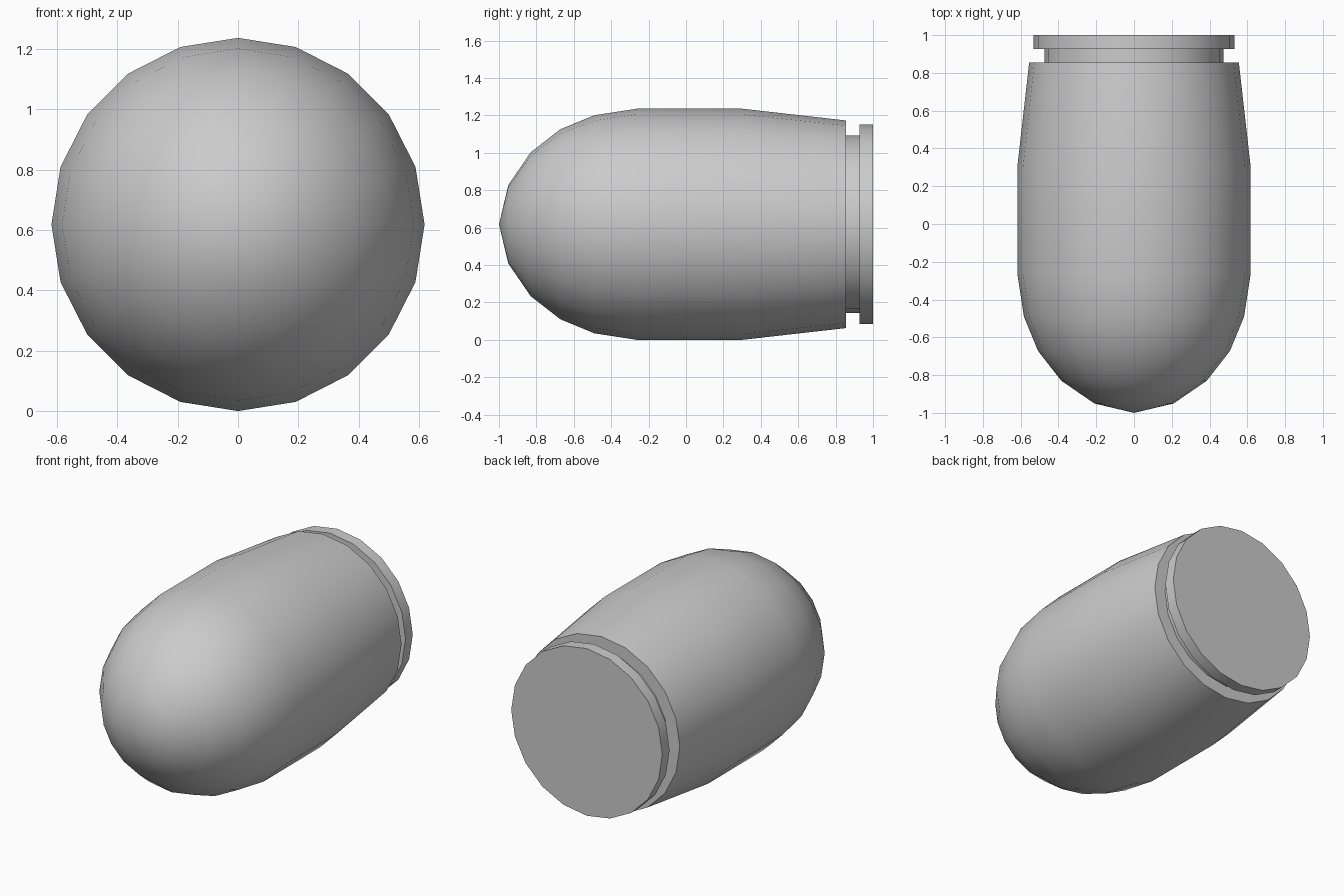
import bpy, bmesh, math

if "Cube" in bpy.data.objects:
    bpy.data.objects.remove(bpy.data.objects["Cube"])

SIDES = 20
AXIS_Z = 0.618

# Half outline (y, radius): rounded nose, straight body, taper, groove, rim
profile = [(-0.95, 0.21), (-0.83, 0.385), (-0.672, 0.508), (-0.49, 0.583),
           (-0.262, 0.618), (0.30, 0.618), (0.855, 0.555),
           (0.855, 0.475), (0.927, 0.475), (0.927, 0.533), (1.0, 0.533)]

bm = bmesh.new()


def ring(y, r):
    return [bm.verts.new((r * math.cos(a), y, AXIS_Z + r * math.sin(a)))
            for a in (2 * math.pi * i / SIDES for i in range(SIDES))]


# Lathed walls
rings = [ring(y, r) for y, r in profile]
for a, b in zip(rings, rings[1:]):
    for i in range(SIDES):
        j = (i + 1) % SIDES
        bm.faces.new((a[i], a[j], b[j], b[i]))

# Pointed nose fan and flat base
tip = bm.verts.new((0, -1, AXIS_Z))
for i in range(SIDES):
    bm.faces.new((tip, rings[0][(i + 1) % SIDES], rings[0][i]))
bm.faces.new(rings[-1])
bmesh.ops.recalc_face_normals(bm, faces=bm.faces)

mesh = bpy.data.meshes.new("rimmed_capsule")
bm.to_mesh(mesh)
bm.free()
obj = bpy.data.objects.new("rimmed_capsule", mesh)
bpy.context.collection.objects.link(obj)

# Smooth body with crisp groove and rim edges
bpy.context.view_layer.objects.active = obj
obj.select_set(True)
bpy.ops.object.shade_smooth_by_angle(angle=math.radians(35))
